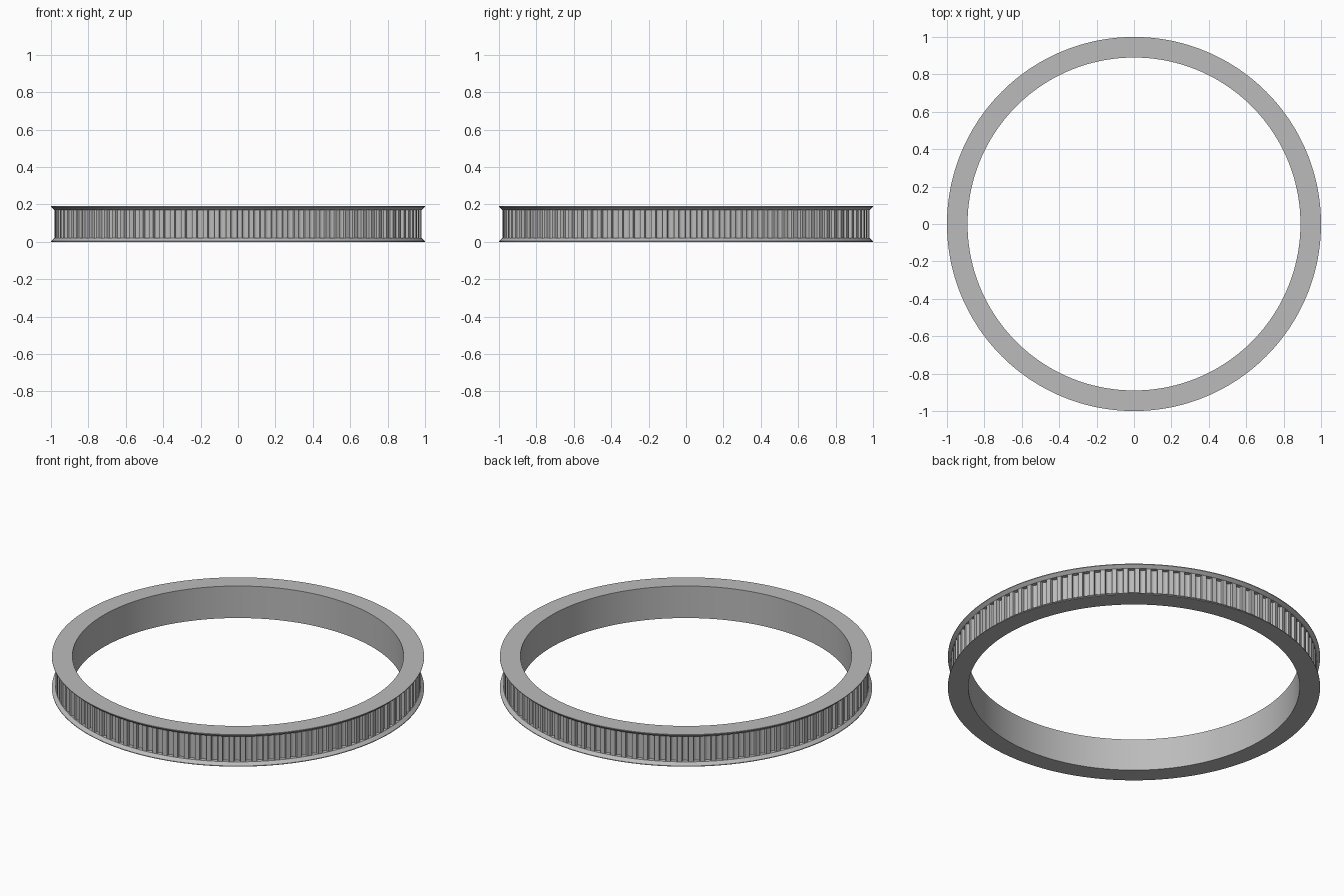
import bpy
import bmesh
from math import cos, sin, pi, tau, radians

if "Cube" in bpy.data.objects:
    bpy.data.objects.remove(bpy.data.objects["Cube"])

HEIGHT, BORE, RIM = 0.19, 0.89, 1.0
TIP, ROOT, LEDGE, LIP = 0.982, 0.959, 0.02, 0.004
TEETH, SEGMENTS = 100, 200

grey = bpy.data.materials.new("plain grey")
grey.use_nodes = True
colour = (0.5, 0.5, 0.5, 1)
grey.diffuse_color = colour
grey.node_tree.nodes["Principled BSDF"].inputs["Base Color"].default_value = colour


def make_object(name, rows, loop_rows, angle):
    """Skin a list of rows, each a closed ring of points."""
    bm = bmesh.new()
    rings = [[bm.verts.new(p) for p in row] for row in rows]
    n = len(rings[0])
    pairs = list(zip(rings, rings[1:]))
    if loop_rows:
        pairs.append((rings[-1], rings[0]))
    for a, b in pairs:
        for i in range(n):
            j = (i + 1) % n
            bm.faces.new((a[i], a[j], b[j], b[i]))
    mesh = bpy.data.meshes.new(name)
    bm.to_mesh(mesh)
    bm.free()
    mesh.materials.append(grey)
    obj = bpy.data.objects.new(name, mesh)
    bpy.context.collection.objects.link(obj)
    bpy.ops.object.select_all(action="DESELECT")
    obj.select_set(True)
    bpy.context.view_layer.objects.active = obj
    bpy.ops.object.shade_smooth_by_angle(angle=radians(angle))
    return obj


def polar(r, a, z):
    return (r * cos(a), r * sin(a), z)


# Flanged ring: lower flange, bore and mirrored upper flange
lower = [(ROOT - 0.002, LEDGE), (TIP, LEDGE), (RIM, LIP), (RIM, 0), (BORE, 0)]
profile = lower + [(r, HEIGHT - z) for r, z in reversed(lower)]
# rows run inwards under the ring, so faces point outwards
make_object("flanged_ring",
            [[polar(r, -tau * i / SEGMENTS, z) for i in range(SEGMENTS)]
             for r, z in profile], False, 25)

# Toothed band: rounded grooves between flat-topped teeth
pitch = tau / TEETH
outline = []
for t in range(TEETH):
    start = t * pitch
    outline.append((TIP, start))
    for k in range(7):
        u = k / 6
        depth = (TIP - ROOT) * sin(pi * u) ** 0.5
        outline.append((TIP - depth, start + pitch * (0.36 + 0.6 * (0.5 - 0.5 * cos(pi * u)))))
make_object("toothed_band",
            [[polar(r, a, z) for r, a in outline]
             for z in (LEDGE, HEIGHT - LEDGE)], False, 40)
